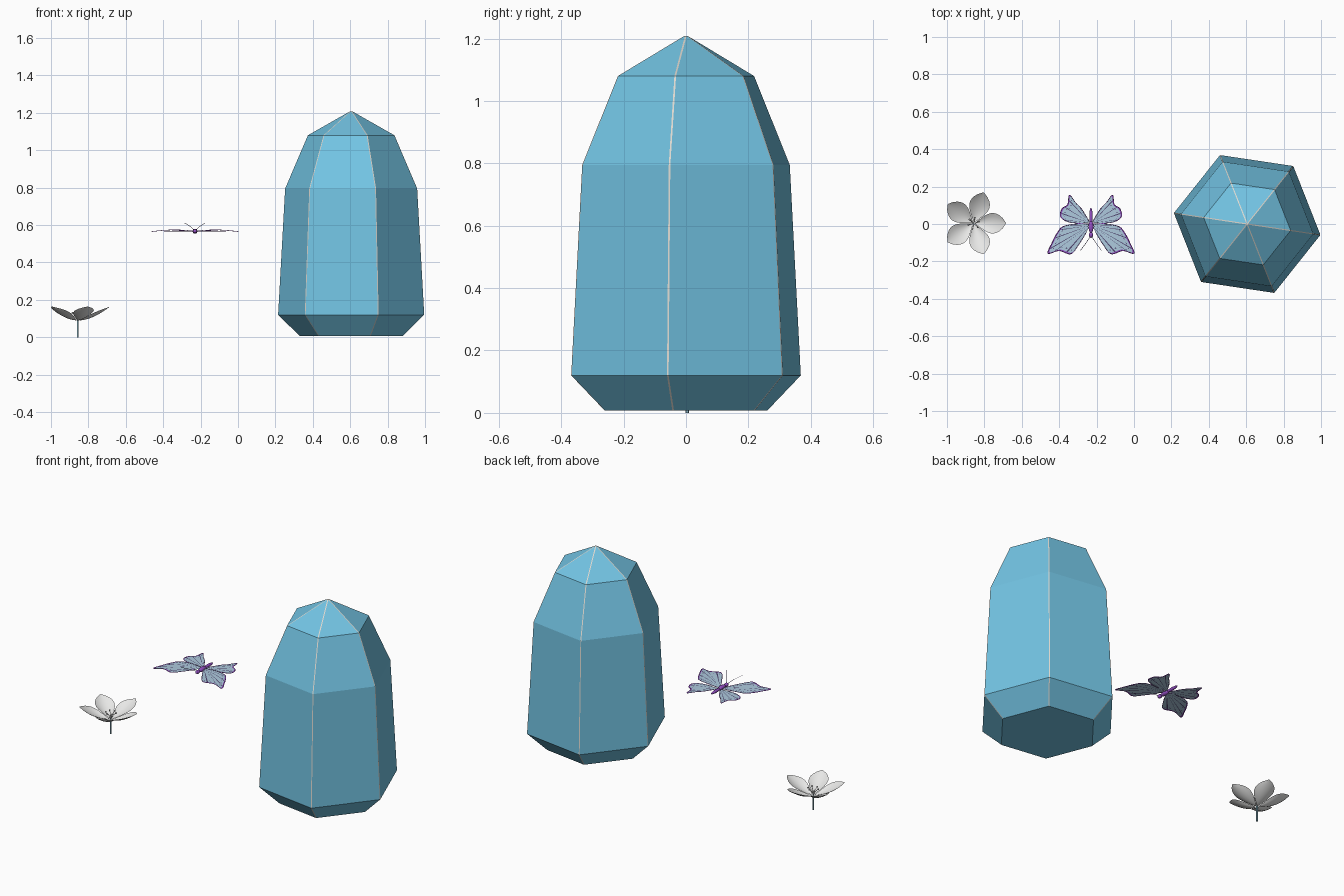
import bpy, bmesh
from math import sin, cos, pi, radians
from mathutils import Vector

cube = bpy.data.objects.get("Cube")
if cube:
    bpy.data.objects.remove(cube, do_unlink=True)


def material(name, r, g, b):
    m = bpy.data.materials.new(name)
    m.use_nodes = True
    m.diffuse_color = (r, g, b, 1)
    bsdf = next(n for n in m.node_tree.nodes if n.type == 'BSDF_PRINCIPLED')
    bsdf.inputs["Base Color"].default_value = (r, g, b, 1)
    return m


CRYSTAL = material("crystal blue", 0.17, 0.55, 0.77)
EDGE = material("pale edge", 0.72, 0.69, 0.63)
WHITE = material("petal white", 0.80, 0.80, 0.79)
STEM = material("stem teal", 0.25, 0.46, 0.54)
WING = material("wing pale blue", 0.42, 0.59, 0.73)
PURPLE = material("body purple", 0.30, 0.08, 0.55)
DARK = material("vein dark", 0.08, 0.06, 0.16)


def add_mesh(name, bm, mats, smooth=False):
    mesh = bpy.data.meshes.new(name)
    bm.to_mesh(mesh)
    bm.free()
    for m in mats:
        mesh.materials.append(m)
    for p in mesh.polygons:
        p.use_smooth = smooth
    ob = bpy.data.objects.new(name, mesh)
    bpy.context.collection.objects.link(ob)
    return ob


def add_tubes(name, paths, radius, mat, rounding=0):
    cu = bpy.data.curves.new(name, 'CURVE')
    cu.dimensions = '3D'
    cu.bevel_depth = radius
    cu.bevel_resolution = rounding
    cu.use_fill_caps = True
    for path in paths:
        sp = cu.splines.new('POLY')
        sp.points.add(len(path) - 1)
        for pt, co in zip(sp.points, path):
            pt.co = (*co, 1)
    cu.materials.append(mat)
    ob = bpy.data.objects.new(name, cu)
    bpy.context.collection.objects.link(ob)
    return ob


def grid_faces(bm, rows, wrap=False):
    """Bridge rows of vertices with quads; returns (face, row, column)."""
    out = []
    for i in range(len(rows) - 1):
        n = len(rows[i])
        for j in range(n if wrap else n - 1):
            k = (j + 1) % n
            f = bm.faces.new((rows[i][j], rows[i][k], rows[i + 1][k], rows[i + 1][j]))
            out.append((f, i, j))
    return out


# Crystal: stacked six-sided rings closed by a point, long edges cut to pale strips
CX = 0.605
RINGS = [(0.281, 0.008), (0.396, 0.12), (0.358, 0.795), (0.235, 1.08)]
bm = bmesh.new()
rows = []
for r, z in RINGS:
    angles = [radians(60 * i - 8.5) for i in range(6)]
    rows.append([bm.verts.new((CX + r * cos(a), r * sin(a), z)) for a in angles])
grid_faces(bm, rows, wrap=True)
bm.faces.new(rows[0][::-1])
tip = bm.verts.new((CX, 0, 1.212))
for i in range(6):
    bm.faces.new((rows[-1][i], rows[-1][(i + 1) % 6], tip))
long_edges = [e for e in bm.edges if abs(e.verts[0].co.z - e.verts[1].co.z) > 0.01]
bmesh.ops.bevel(bm, geom=long_edges, offset=0.006, offset_type='WIDTH', segments=1,
                profile=0.5, affect='EDGES', material=1)
add_mesh("crystal", bm, [CRYSTAL, EDGE])

# Flower: five cupped petals, stamens and a stem
FX, FY = -0.857, 0.004
bm = bmesh.new()
for k in range(5):
    a = radians(72 * k)
    rows = []
    for i in range(11):
        u = i / 10
        half = 0.003 + 0.052 * sin(pi * u ** 1.25) ** 0.8 if 0 < u < 1 else 0.003
        row = []
        for j in range(7):
            v = j / 3 - 1
            r, s = 0.008 + 0.164 * u, half * v
            z = 0.09 + 0.074 * u ** 1.75 + 0.02 * v * v * sin(pi * u)
            row.append(bm.verts.new((FX + r * cos(a) - s * sin(a),
                                     FY + r * sin(a) + s * cos(a), z)))
        rows.append(row)
    grid_faces(bm, rows)
for f in bm.faces:
    f.normal_update()
    if f.normal.z < 0:
        f.normal_flip()
add_mesh("flower_petals", bm, [WHITE], True)

base = Vector((FX, FY, 0.09))
threads = []
bm = bmesh.new()
for k in range(6):
    a = 2 * pi * k / 6 + 0.3
    d = Vector((cos(a), sin(a), 0))
    end = base + d * 0.03 + Vector((0, 0, 0.04))
    threads.append([base, base + d * 0.014 + Vector((0, 0, 0.026)), end])
    made = bmesh.ops.create_icosphere(bm, subdivisions=2, radius=0.005)
    bmesh.ops.translate(bm, verts=made["verts"], vec=end)
add_mesh("stamen_tips", bm, [WHITE], True)
add_tubes("stamens", threads, 0.0016, WHITE)
add_tubes("flower_stem", [[(FX, FY, 0), (FX, FY, 0.094)]], 0.005, STEM, 4)

# Butterfly wings: fans from the root with rim, dots and veins as coloured faces
BX, BZ = -0.23, 0.567
REAR = [(0.01, 0.015), (0.05, 0.08), (0.083, 0.115), (0.115, 0.155), (0.125, 0.105),
        (0.155, 0.082), (0.163, 0.04), (0.125, 0.012), (0.06, 0.003)]
FORE = [(0.01, 0.0), (0.08, 0.0), (0.15, -0.014), (0.182, -0.05), (0.208, -0.1),
        (0.23, -0.157), (0.17, -0.143), (0.108, -0.16), (0.065, -0.11), (0.025, -0.045)]
STEPS = [0.05, 0.3, 0.6, 0.85, 0.88, 0.955, 1.0]
FINE = 8


def smooth_outline(pts):
    """Rounded line through the given points."""
    pts = [Vector(p) for p in pts]
    ext = [pts[0]] + pts + [pts[-1]]
    out = []
    for a, b, c, d in zip(ext, ext[1:], ext[2:], ext[3:]):
        for s in range(FINE):
            t = s / FINE
            out.append(0.5 * (2 * b + (c - a) * t + (2 * a - 5 * b + 4 * c - d) * t * t
                              + (3 * b - a - 3 * c + d) * t ** 3))
    return out + [pts[-1]]


def wing_colour(row, col):
    if row == 5:
        return 1
    if col % FINE == 4 or (row == 3 and col % 4 == 2):
        return 2
    return 0


for side, label in ((1, "left"), (-1, "right")):
    for kind, pts, root, arch in (("rear", REAR, Vector((0.006, 0.006)), 0.002),
                                  ("fore", FORE, Vector((0.006, -0.008)), 0.008)):
        def place(p):
            z = BZ + arch * sin(pi * min(1, p.x / 0.23)) - 0.002 * p.x / 0.23
            return Vector((BX + side * p.x, p.y, z))

        line = smooth_outline(pts)
        bm = bmesh.new()
        rows = [[bm.verts.new(place(root.lerp(p, t))) for p in line] for t in STEPS]
        for f, i, j in grid_faces(bm, rows):
            f.material_index = wing_colour(i, j)
            f.normal_update()
            if f.normal.z < 0:
                f.normal_flip()
        name = f"{label}_{kind}_wing"
        add_mesh(name, bm, [WING, PURPLE, DARK], True)
        add_tubes(name + "_rim", [[place(p) for p in line]], 0.0015, PURPLE)

# Butterfly body: abdomen, thorax and head
for name, y, length, r in (("abdomen", 0.04, 0.047, 0.009),
                           ("thorax", -0.015, 0.034, 0.013),
                           ("head", -0.058, 0.016, 0.011)):
    bm = bmesh.new()
    bmesh.ops.create_uvsphere(bm, u_segments=20, v_segments=14, radius=1)
    bmesh.ops.scale(bm, verts=bm.verts, vec=(r, length, r))
    bmesh.ops.translate(bm, verts=bm.verts, vec=(BX, y, BZ))
    add_mesh("butterfly_" + name, bm, [PURPLE], True)

# Antennae sweep forward, outward and up
add_tubes("antennae",
          [[(BX + s * 0.004, -0.066, BZ + 0.006), (BX + s * 0.025, -0.1, BZ + 0.025),
            (BX + s * 0.055, -0.14, BZ + 0.044)] for s in (1, -1)],
          0.0013, DARK)
